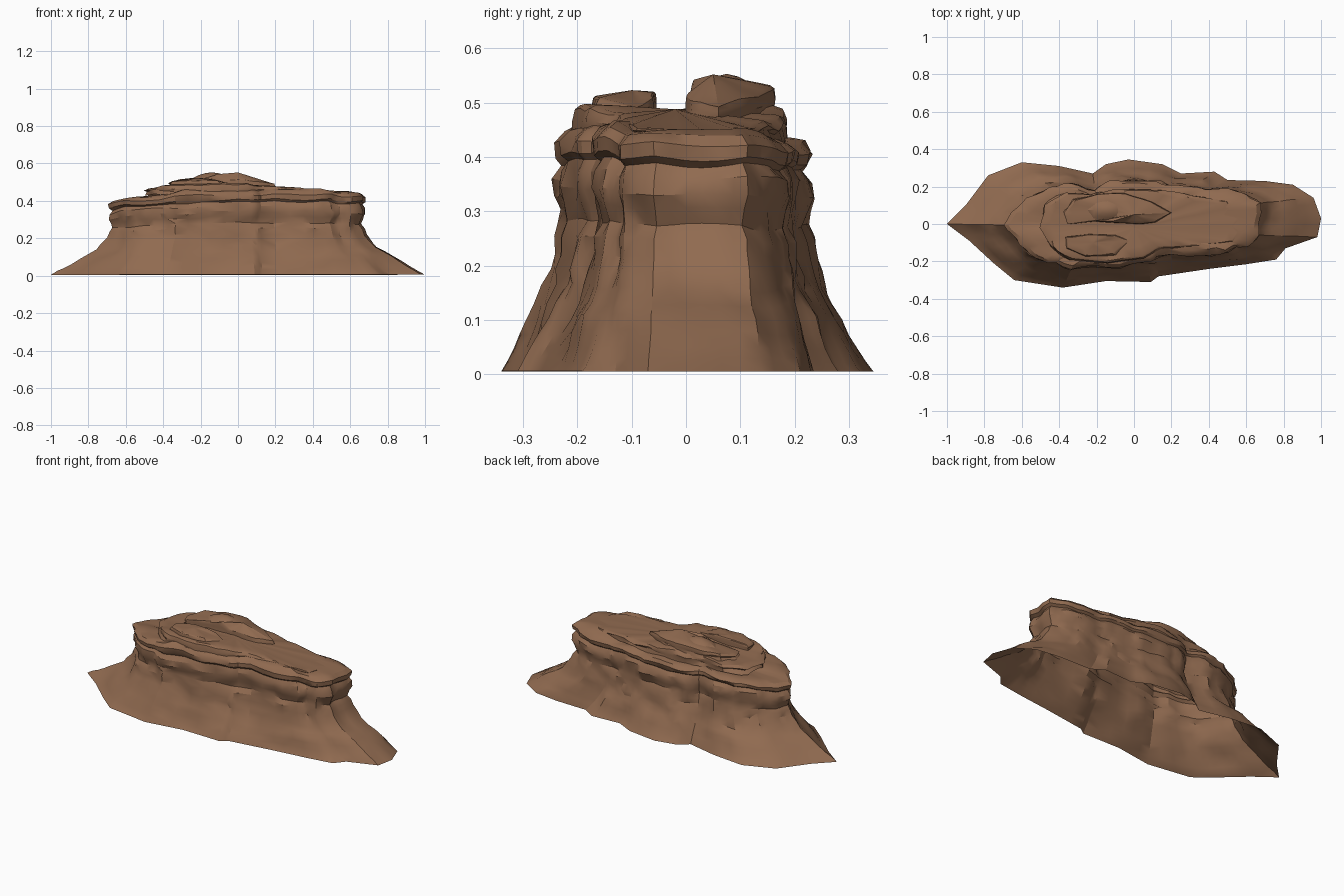
import bpy, bmesh, math
from mathutils import Vector, noise

# base x, base y, rim x, rim y, rim z : walked counter-clockwise from the east end
STATIONS = [
    (1.00, .03, .66, .03, .44), (.96, .14, .67, .11, .44), (.85, .21, .60, .16, .43),
    (.70, .23, .50, .18, .43), (.50, .235, .38, .18, .43), (.43, .28, .32, .205, .43),
    (.25, .27, .20, .20, .43), (.15, .32, .12, .225, .43), (-.03, .345, -.03, .23, .43),
    (-.15, .32, -.13, .225, .43), (-.22, .27, -.21, .18, .43), (-.40, .31, -.33, .21, .43),
    (-.60, .33, -.45, .195, .42), (-.78, .26, -.56, .13, .41), (-.90, .10, -.64, .06, .40),
    (-1.0, 0, -.69, -.005, .40), (-.88, -.09, -.63, -.08, .41), (-.75, -.21, -.55, -.16, .42),
    (-.64, -.30, -.46, -.205, .43), (-.38, -.34, -.33, -.23, .44), (-.15, -.305, -.15, -.22, .45),
    (.09, -.31, .07, -.20, .45), (.13, -.28, .12, -.165, .45), (.40, -.24, .36, -.17, .45),
    (.60, -.215, .50, -.15, .45), (.76, -.19, .54, -.12, .44), (.81, -.13, .60, -.115, .44),
    (.98, -.07, .67, -.06, .44)]
# height (share of the rim height), blend from rim to base, outward bulge
PROFILE = [(.012, 1, 0), (.06, .88, 0), (.11, .76, 0), (.17, .63, 0), (.23, .49, .002),
           (.29, .37, 0), (.36, .22, 0), (.43, .12, .002), (.50, .04, 0), (.57, 0, .002),
           (.63, 0, -.006), (.70, 0, -.002), (.76, 0, .004), (.83, 0, .002), (.88, 0, -.008),
           (.905, 0, .002), (.96, 0, .004), (1, 0, -.010)]

rock = bpy.data.materials.new("sandstone")
rock.diffuse_color = (.28, .145, .08, 1)


def n(x, y, z, seed=0):
    return noise.noise(Vector((x + seed, y - seed, z + .37)))


def subdivide(points, k):
    out = []
    for a, b in zip(points, points[1:] + points[:1]):
        out += [tuple(p + (q - p) * i / k for p, q in zip(a, b)) for i in range(k)]
    return out


def loft(name, rings, centre):
    bm = bmesh.new()
    rows = [[bm.verts.new(p) for p in ring] for ring in rings]
    count = len(rows[0])
    for lo, hi in zip(rows, rows[1:]):
        for i in range(count):
            j = (i + 1) % count
            bm.faces.new((lo[i], lo[j], hi[j], hi[i]))
    tip = bm.verts.new(centre)
    for i in range(count):
        bm.faces.new((rows[-1][i], rows[-1][(i + 1) % count], tip))
    bmesh.ops.triangulate(bm, faces=bm.faces[:])
    mesh = bpy.data.meshes.new(name)
    bm.to_mesh(mesh)
    bm.free()
    ob = bpy.data.objects.new(name, mesh)
    bpy.context.collection.objects.link(ob)
    mesh.materials.append(rock)
    bpy.ops.object.select_all(action='DESELECT')
    ob.select_set(True)
    bpy.context.view_layer.objects.active = ob
    bpy.ops.object.shade_smooth_by_angle(angle=math.radians(28))
    return ob


# Cliff body: flared talus foot, banded wall, slight rim overhang, hollow underneath
stations = subdivide(STATIONS, 3)
rings = []
for k, (share, blend, bulge) in enumerate(PROFILE):
    ring = []
    for bx, by, rx, ry, rz in stations:
        x, y = rx + (bx - rx) * blend, ry + (by - ry) * blend
        out = Vector((x * .35, y, 0)).normalized()
        column = .018 * n(rx * 9, ry * 9, 0) + .016 * n(rx * 15, ry * 15, share * 8, 5)
        ends = 1 + 1.2 * abs(rx)          # bands cut deeper at the narrow ends
        d = bulge * ends + column * (1 - blend * blend)
        z = share * rz + (.016 * n(rx * 7, ry * 7, share * 5, 9) if k else 0)
        ring.append((x + out.x * d, y + out.y * d, max(z, .005)))
    rings.append(ring)
rim = rings[-1]
for s, lift in ((.9, .008), (.7, .010), (.4, .012)):
    rings.append([(p[0] * s, p[1] * s, p[2] + lift + .01 * n(p[0] * 6, p[1] * 6, s))
                  for p in rim])
loft("cliff_body", rings, (0, 0, .46))


# Weathered slabs on the plateau: each outline point carries its own top height,
# and the top runs as creased facets towards one centre
def slab(name, outline, z0, centre, seed, rough=.012):
    pts = subdivide(outline, 3)
    cx, cy, cz = centre
    rows = []
    for s, t in ((1.02, 0), (.99, .4), (1.01, .6), (.97, .9), (.90, 1), (.62, 1.0), (.3, 1.0)):
        row = []
        for x, y, top in pts:
            k = s + .05 * n(x * 9, y * 9, t * 3, seed)
            z = z0 + (top - z0) * t
            if s < .9:
                z = cz + (top - cz) * s / .9
            z += rough * n(x * 11, y * 11, t, seed) * min(1, s * 1.3)
            row.append((cx + (x - cx) * k, cy + (y - cy) * k, z))
        rows.append(row)
    return loft(name, rows, centre)


slab("upper_shelf", [(.60, .03, .452), (.50, .12, .455), (.30, .15, .465), (.18, .175, .475),
                     (0, .185, .485), (-.12, .18, .49), (-.22, .155, .49), (-.36, .165, .485),
                     (-.47, .10, .475), (-.50, -.02, .475), (-.44, -.12, .48),
                     (-.34, -.19, .488), (-.14, -.21, .495), (.05, -.18, .488),
                     (.14, -.13, .48), (.36, -.12, .47), (.52, -.09, .455)],
     .43, (0, -.02, .488), 3)
slab("back_crest", [(.20, .06, .492), (.09, .12, .515), (-.05, .165, .528), (-.2, .16, .53),
                    (-.32, .13, .515), (-.37, .06, .508), (-.35, .0, .505), (-.2, .015, .525),
                    (-.13, .01, .54), (-.07, .005, .515), (.03, .0, .515), (.11, .01, .503)],
     .475, (0, .05, .552), 11, .008)
slab("front_crest", [(-.02, -.09, .495), (-.10, -.06, .51), (-.24, -.055, .518),
                     (-.36, -.07, .508), (-.36, -.13, .505), (-.26, -.175, .51),
                     (-.10, -.165, .508)], .475, (-.22, -.1, .523), 17, .008)

# Loose peak on the crest
x, y, r, top = -.14, .075, .09, .553
angles = [a * math.pi / 4 for a in range(8)]
rows = [[(x + r * s * math.cos(a), y + r * .6 * s * math.sin(a), z) for a in angles]
        for s, z in ((1.2, top - .035), (.8, top - .016), (.4, top - .005))]
loft("crest_peak", rows, (x, y, top))
